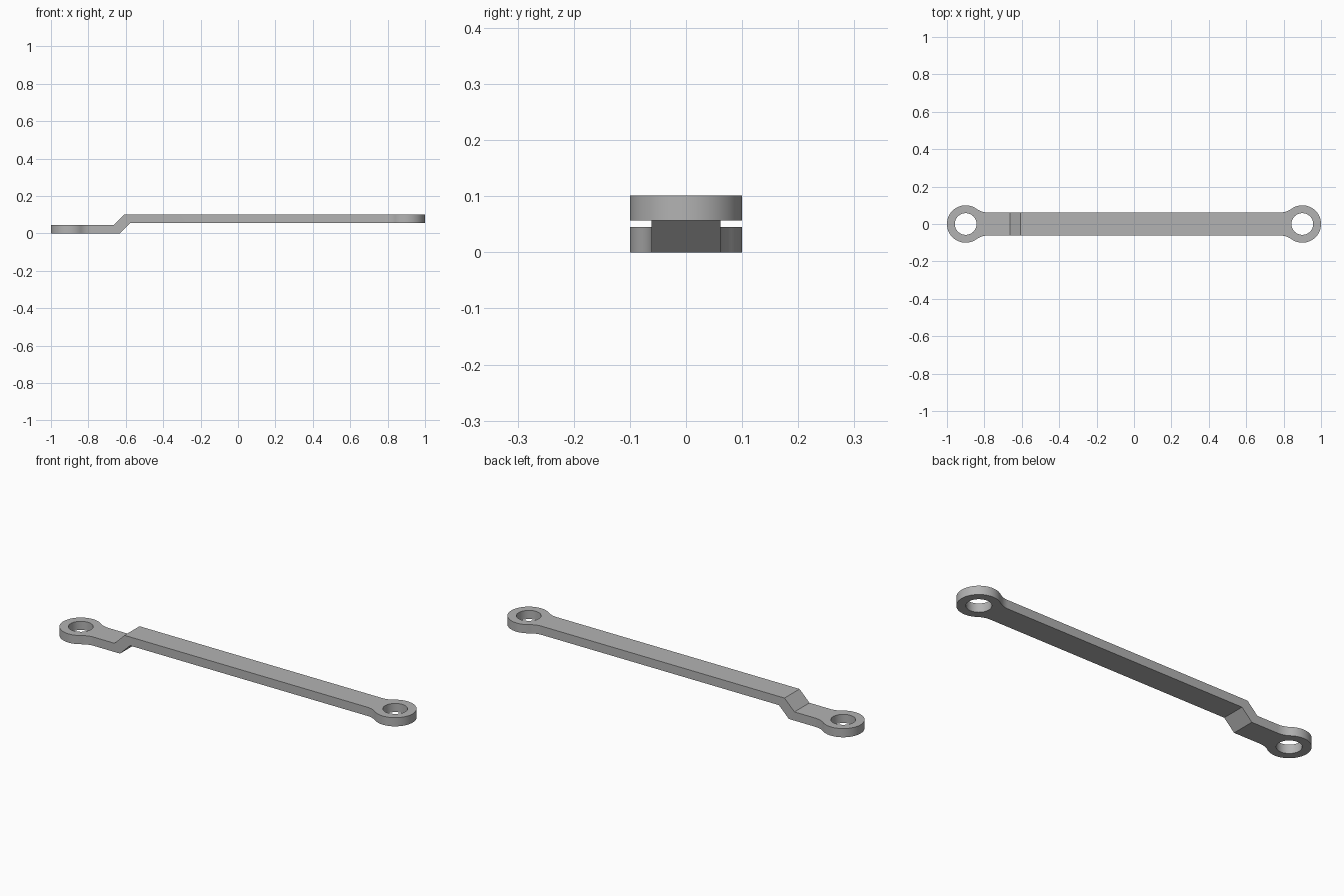
import bpy, bmesh
from math import sin, cos, pi, atan2, sqrt

cube = bpy.data.objects.get("Cube")
if cube:
    bpy.data.objects.remove(cube, do_unlink=True)

EYE_X, EYE_R, HOLE_R = 0.9, 0.1, 0.058
HALF_W, FILLET = 0.0615, 0.1
THICK, RISE = 0.045, 0.0565
KINK_LOW, KINK_HIGH, KINK_SHIFT = -0.664, -0.607, 0.032   # top kinks; underside is shifted
NECK = sqrt((EYE_R + FILLET) ** 2 - (HALF_W + FILLET) ** 2)

steel = bpy.data.materials.new("grey_steel")
steel.use_nodes = True
grey = (0.45, 0.45, 0.45, 1)
steel.diffuse_color = grey
steel.node_tree.nodes["Principled BSDF"].inputs["Base Color"].default_value = grey

bm = bmesh.new()


def eye_outline():
    """Half outline: fillet off the bar, then round the ring to its tip."""
    t = atan2(HALF_W + FILLET, NECK)
    n, m = 10, 28
    pts = []
    for i in range(n):
        a = -pi / 2 + (t - pi / 2) * i / n
        pts.append((NECK + FILLET * cos(a), HALF_W + FILLET + FILLET * sin(a)))
    for i in range(m + 1):
        a = t + (pi - t) * i / m
        pts.append((EYE_R * cos(a), EYE_R * sin(a)))
    return pts


def eye(side):
    """Flat ring with a hole; returns the vertices of its joint with the bar."""
    half = eye_outline()
    loop = half + [(u, -v) for u, v in reversed(half[:-1])]
    steps = 8
    loop += [(NECK, -HALF_W + 2 * HALF_W * i / steps) for i in range(1, steps)]
    outer, inner = [], []
    for u, v in loop:
        a = atan2(v, u)
        outer.append(bm.verts.new((side * (EYE_X - u), v, 0)))
        inner.append(bm.verts.new((side * (EYE_X - HOLE_R * cos(a)), HOLE_R * sin(a), 0)))
    for i in range(len(loop)):
        j = (i + 1) % len(loop)
        bm.faces.new((outer[i], outer[j], inner[j], inner[i]))
    return outer[-steps:] + outer[:1]


# Plan of the whole link: two eyes joined by a bar with two fold lines
left_neck, right_neck = eye(1), eye(-1)
low = [bm.verts.new((KINK_LOW, y, 0)) for y in (-HALF_W, HALF_W)]
high = [bm.verts.new((KINK_HIGH, y, 0)) for y in (-HALF_W, HALF_W)]
for a, b in ((right_neck, low), (low, high), (high, left_neck)):
    bm.faces.new(a + b[::-1])

# Thicken, then raise everything beyond the fold
plan = bm.faces[:]
result = bmesh.ops.extrude_face_region(bm, geom=plan, use_keep_orig=True)
top = {v for v in result["geom"] if isinstance(v, bmesh.types.BMVert)}
for v in bm.verts:
    x = v.co.x
    is_kink = KINK_LOW - 0.01 < x < KINK_HIGH + 0.01
    v.co.z = (THICK if v in top else 0) + (RISE if x > KINK_HIGH - 0.01 else 0)
    if is_kink and v not in top:
        v.co.x += KINK_SHIFT
bmesh.ops.recalc_face_normals(bm, faces=bm.faces[:])

mesh = bpy.data.meshes.new("offset_link")
bm.to_mesh(mesh)
bm.free()
mesh.materials.append(steel)
link = bpy.data.objects.new("offset_link", mesh)
bpy.context.collection.objects.link(link)

# Smooth the rounded walls, keep the edges crisp
bpy.ops.object.select_all(action="DESELECT")
link.select_set(True)
bpy.context.view_layer.objects.active = link
bpy.ops.object.shade_smooth_by_angle(angle=pi / 6)
